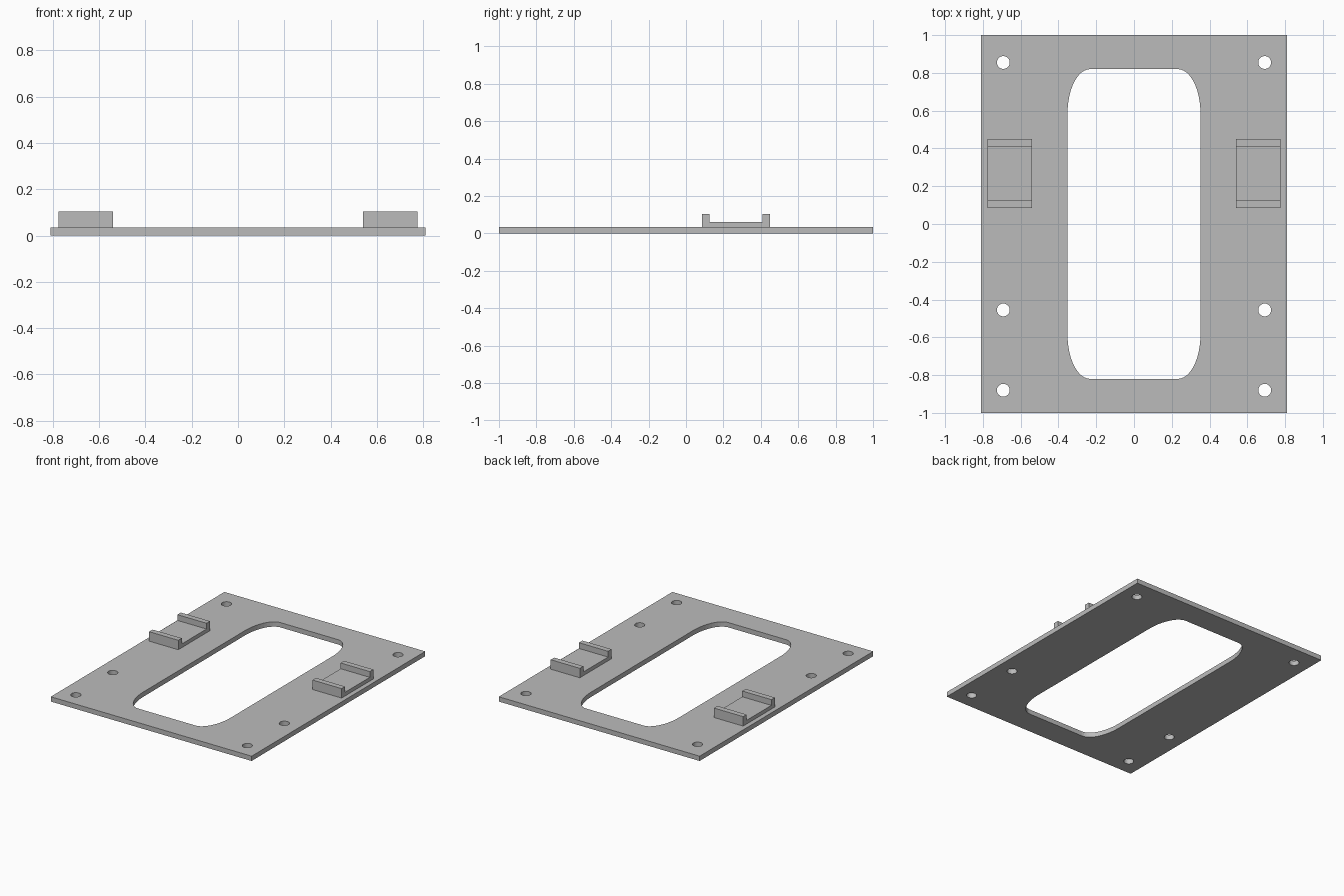
import bpy, bmesh
from math import sin, cos, pi

cube = bpy.data.objects.get("Cube")
if cube:
    bpy.data.objects.remove(cube, do_unlink=True)

grey = bpy.data.materials.new("plain grey")
grey.use_nodes = True
color = (0.5, 0.5, 0.5, 1)
grey.diffuse_color = color
grey.node_tree.nodes["Principled BSDF"].inputs["Base Color"].default_value = color

THICK = 0.035


def prism(name, outline, axis, start, end):
    """Extrude a closed 2D outline along x or z."""
    bm = bmesh.new()
    place = (lambda a, b: (start, a, b)) if axis == "x" else (lambda a, b: (a, b, start))
    face = bm.faces.new([bm.verts.new(place(a, b)) for a, b in outline])
    extruded = bmesh.ops.extrude_face_region(bm, geom=[face])["geom"]
    shift = (end - start, 0, 0) if axis == "x" else (0, 0, end - start)
    bmesh.ops.translate(bm, vec=shift,
                        verts=[v for v in extruded if isinstance(v, bmesh.types.BMVert)])
    bmesh.ops.recalc_face_normals(bm, faces=bm.faces[:])
    mesh = bpy.data.meshes.new(name)
    bm.to_mesh(mesh)
    bm.free()
    mesh.materials.append(grey)
    obj = bpy.data.objects.new(name, mesh)
    bpy.context.collection.objects.link(obj)
    return obj


def rounded(cx, cy, hx, hy, rx, ry, steps):
    """Rectangle outline with elliptical corners."""
    points = []
    for q, (sx, sy) in enumerate([(1, 1), (-1, 1), (-1, -1), (1, -1)]):
        for i in range(steps + 1):
            t = (q + i / steps) * pi / 2
            points.append((cx + sx * (hx - rx) + rx * cos(t),
                           cy + sy * (hy - ry) + ry * sin(t)))
    return points


def circle(cx, cy, r, sides=32):
    return [(cx + r * cos(2 * pi * i / sides), cy + r * sin(2 * pi * i / sides))
            for i in range(sides)]


# Base plate
plate = prism("base_plate", [(-0.81, -1), (0.81, -1), (0.81, 1), (-0.81, 1)], "z", 0, THICK)

# Central opening and screw holes
cutters = [prism("opening_cutter", rounded(0, 0, 0.352, 0.82, 0.12, 0.235, 12), "z", -0.1, 0.2)]
for side in (-1, 1):
    for y in (0.855, -0.455, -0.88):
        cutters.append(prism("hole_cutter", circle(side * 0.692, y, 0.034), "z", -0.1, 0.2))

bpy.context.view_layer.objects.active = plate
for cutter in cutters:
    cutter.hide_render = True
    mod = plate.modifiers.new("cut", "BOOLEAN")
    mod.operation = "DIFFERENCE"
    mod.solver = "EXACT"
    mod.object = cutter
    bpy.ops.object.modifier_apply(modifier=mod.name)
    bpy.data.objects.remove(cutter, do_unlink=True)

# U-shaped brackets, one on each side
front, back, lip, floor, top = 0.085, 0.45, 0.04, 0.062, 0.104
profile = [(front, THICK), (back, THICK), (back, top), (back - lip, top),
           (back - lip, floor), (front + lip, floor), (front + lip, top), (front, top)]
for name, x in (("right_bracket", -0.776), ("left_bracket", 0.541)):
    prism(name, profile, "x", x, x + 0.235)
